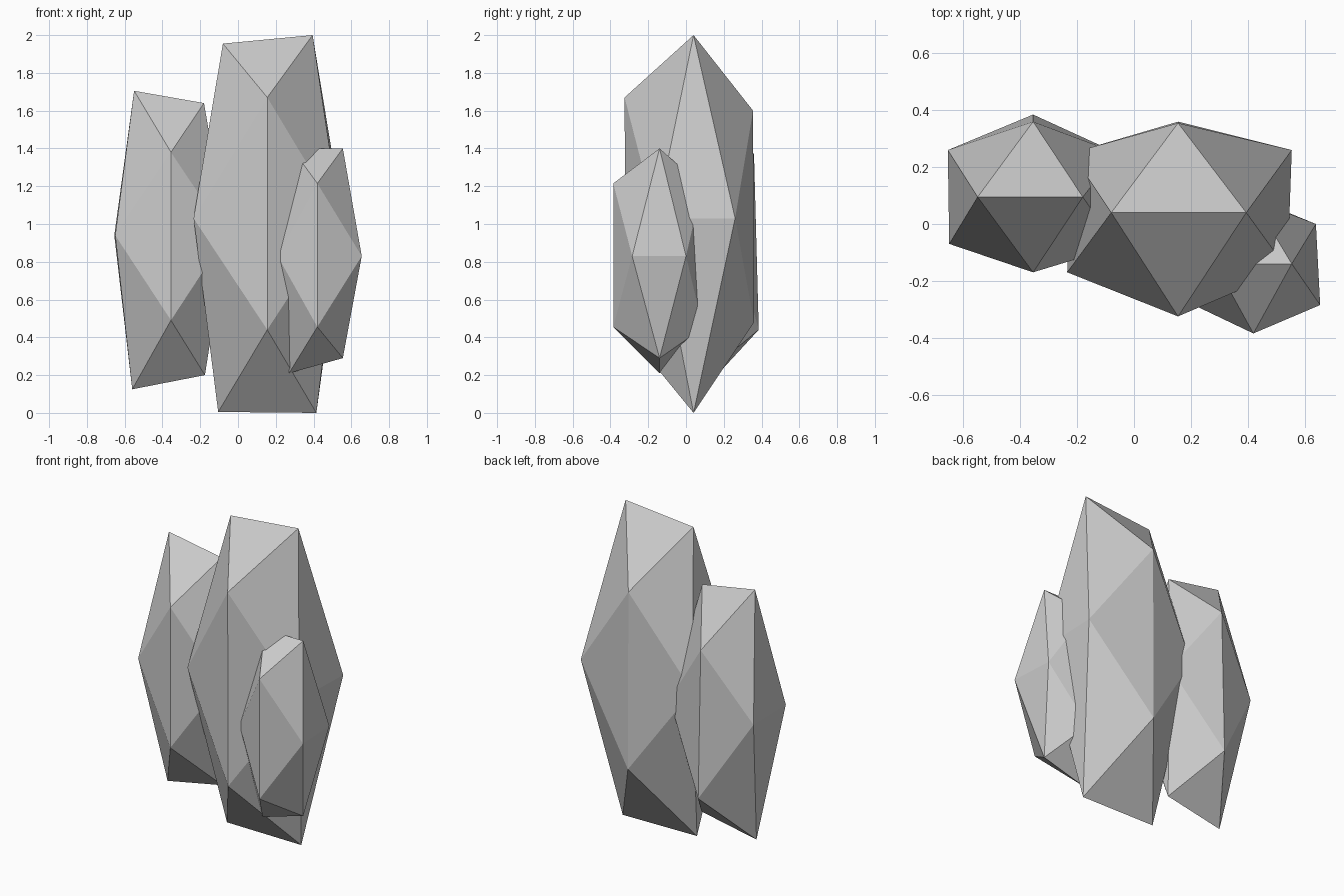
import bpy, bmesh

if "Cube" in bpy.data.objects:
    bpy.data.objects.remove(bpy.data.objects["Cube"])


def rock(name, ridge_y, top, bottom, mid_x, front, back, waist_z, left, right):
    """Stretched 12-point, 20-sided crystal.
    top/bottom: two (x, z) ridge ends; front/back: upper and lower (y, z);
    left/right: front and rear waist corners (x, y)."""
    points = [(x, ridge_y, z) for x, z in top + bottom]
    points += [(mid_x, y, z) for y, z in front + back]
    points += [(x, y, waist_z) for x, y in left + right]
    bm = bmesh.new()
    for p in points:
        bm.verts.new(p)
    bmesh.ops.convex_hull(bm, input=bm.verts[:])
    bmesh.ops.recalc_face_normals(bm, faces=bm.faces[:])
    mesh = bpy.data.meshes.new(name)
    bm.to_mesh(mesh)
    bm.free()
    obj = bpy.data.objects.new(name, mesh)
    bpy.context.collection.objects.link(obj)
    return obj


# tall middle rock
rock("tall_rock", 0.04,
     top=[(-0.08, 1.955), (0.395, 2.0)], bottom=[(-0.105, 0.005), (0.415, 0.0)],
     mid_x=0.155, front=[(-0.325, 1.67), (-0.32, 0.44)], back=[(0.355, 1.6), (0.36, 0.48)],
     waist_z=1.03, left=[(-0.235, -0.17), (-0.22, 0.25)], right=[(0.54, -0.16), (0.555, 0.26)])

# medium rock on the left
rock("medium_rock", 0.095,
     top=[(-0.55, 1.705), (-0.18, 1.64)], bottom=[(-0.56, 0.125), (-0.175, 0.2)],
     mid_x=-0.355, front=[(-0.17, 1.38), (-0.17, 0.49)], back=[(0.36, 1.37), (0.385, 0.44)],
     waist_z=0.94, left=[(-0.65, -0.07), (-0.655, 0.26)], right=[(-0.06, -0.08), (-0.06, 0.25)])

# small rock at the front right
rock("small_rock", -0.14,
     top=[(0.285, 1.4), (0.555, 1.4)], bottom=[(0.27, 0.21), (0.555, 0.29)],
     mid_x=0.42, front=[(-0.385, 1.215), (-0.385, 0.455)], back=[(0.085, 1.2), (0.09, 0.45)],
     waist_z=0.83, left=[(0.21, -0.285), (0.21, 0.0)], right=[(0.655, -0.285), (0.64, 0.0)])
